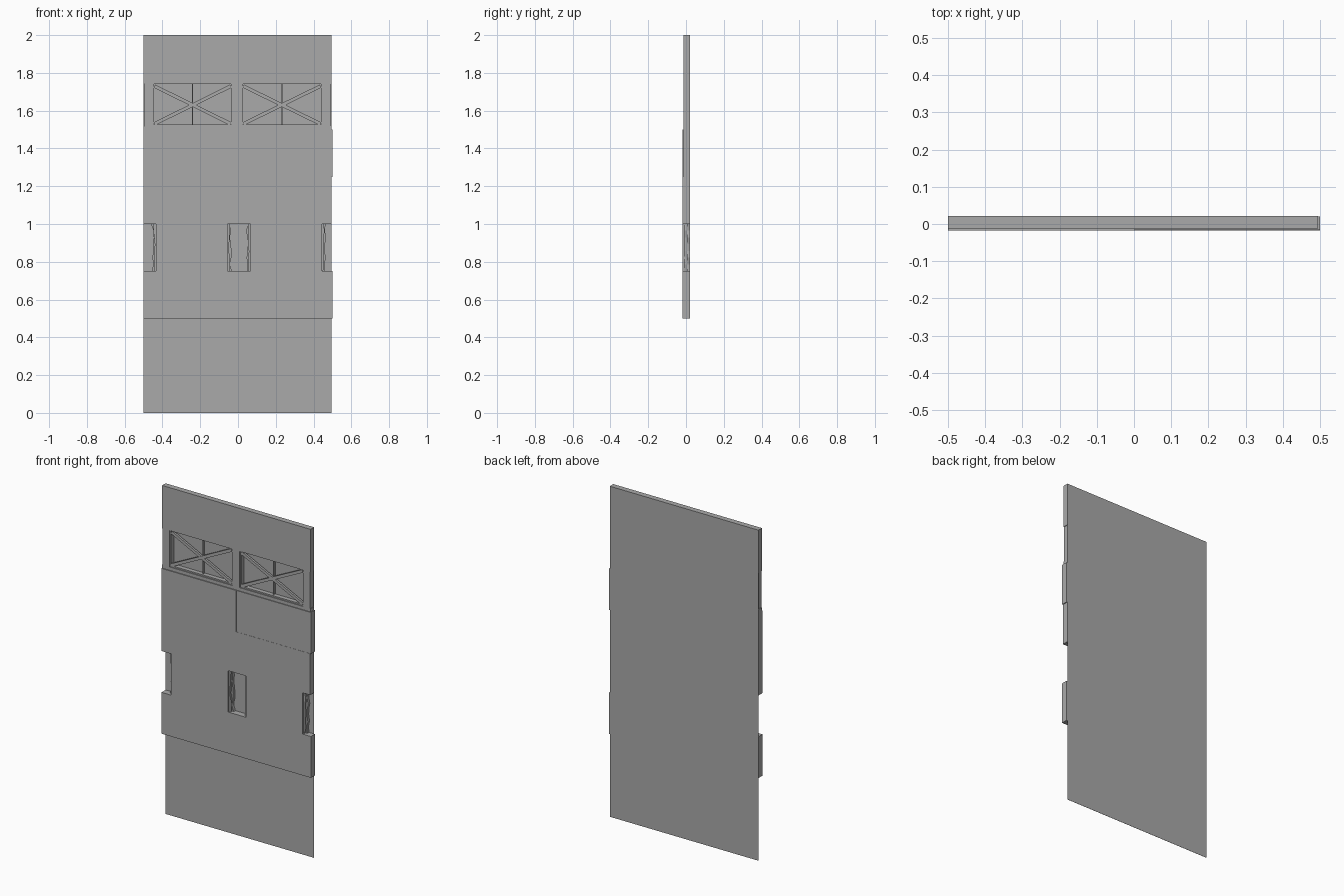
import bpy, bmesh, math, random
from mathutils import Vector

random.seed(4)
cube = bpy.data.objects.get("Cube")
if cube:
    bpy.data.objects.remove(cube, do_unlink=True)

mat = bpy.data.materials.new("plain grey")
mat.use_nodes = True
grey = (0.4, 0.4, 0.4, 1)
mat.diffuse_color = grey
mat.node_tree.nodes["Principled BSDF"].inputs["Base Color"].default_value = grey

BACK = 0.0205         # front of the backing board
UPPER = -0.012        # front of the upper wall
LOWER = -0.0175       # front of the plank cladding
LEFT, RIGHT = -0.5, 0.495


def prism(name, outline, y0, y1):
    """Extrude an (x, z) outline from y0 to y1."""
    bm = bmesh.new()
    face = bm.faces.new([bm.verts.new((x, y0, z)) for x, z in outline])
    moved = bmesh.ops.extrude_face_region(bm, geom=[face])["geom"]
    verts = [v for v in moved if isinstance(v, bmesh.types.BMVert)]
    bmesh.ops.translate(bm, verts=verts, vec=(0, y1 - y0, 0))
    bmesh.ops.recalc_face_normals(bm, faces=bm.faces)
    mesh = bpy.data.meshes.new(name)
    bm.to_mesh(mesh)
    bm.free()
    mesh.materials.append(mat)
    obj = bpy.data.objects.new(name, mesh)
    bpy.context.collection.objects.link(obj)
    return obj


def box(name, x0, x1, z0, z1, y0, y1=BACK):
    return prism(name, [(x0, z0), (x1, z0), (x1, z1), (x0, z1)], y0, y1)


def bar(name, a, b, width, y0, y1):
    """Straight slat between two (x, z) points."""
    a, b = Vector(a), Vector(b)
    d = (b - a).normalized()
    n = Vector((-d.y, d.x)) * width / 2
    return prism(name, [a - n, b - n, b + n, a + n], y0, y1)


# Backing board
box("backing_board", LEFT, RIGHT, 0, 2, BACK, BACK + 0.001)

# Upper wall with openings for the windows
W0, W1 = 1.52, 1.74
windows = [(-0.45, -0.03), (0.02, 0.445)]
box("upper_wall", LEFT, RIGHT, W1, 2, UPPER)
box("window_sill", LEFT, RIGHT, 1.5, W0, UPPER)
for x0, x1 in [(-0.496, -0.45), (-0.03, 0.02), (0.445, 0.492)]:
    box("window_post", x0, x1, W0, W1, UPPER)

# Crossed slats and thin frames in each window
for x0, x1 in windows:
    mid = (x0 + x1) / 2
    box("window_mullion", mid - 0.003, mid + 0.003, W0, W1, 0.006)
    for x in (x0, x1 - 0.006):
        box("window_frame_side", x, x + 0.006, W0, W1, -0.006)
    box("window_frame_bottom", x0, x1, W0, W0 + 0.008, -0.006)
    bar("window_brace_rising", (x0 + 0.008, W0 + 0.01), (x1 - 0.008, W1 - 0.01), 0.018, -0.008, 0.005)
    bar("window_brace_falling", (x0 + 0.008, W1 - 0.01), (x1 - 0.008, W0 + 0.01), 0.018, -0.007, 0.006)

# Plank cladding, row by row
box("top_plank_right", LEFT, 0, 1.25, 1.5, LOWER)
box("top_plank_left", 0, 0.5, 1.25, 1.5, LOWER + 0.001)
box("middle_plank", LEFT, RIGHT, 1.0, 1.25, LOWER)
box("bottom_plank", LEFT, 0.5, 0.5, 0.75, LOWER)
slots = [(-0.435, -0.055), (0.065, 0.445)]
for x0, x1 in slots:
    box("broken_plank", x0, x1, 0.75, 1.0, LOWER)


# Splintered plank ends inside the gaps
def splinter(x, side, reach, y0):
    steps = 7
    edge = [(x + side * reach * random.uniform(0.35, 1), 0.75 + 0.25 * i / steps)
            for i in range(steps + 1)]
    prism("plank_splinter", [(x, 1.0), (x, 0.75)] + edge, y0, BACK)


for x0, x1 in slots:
    for x, side in ((x0, -1), (x1, 1)):
        splinter(x, side, 0.014, -0.008)
        splinter(x, side, 0.026, 0.004)
